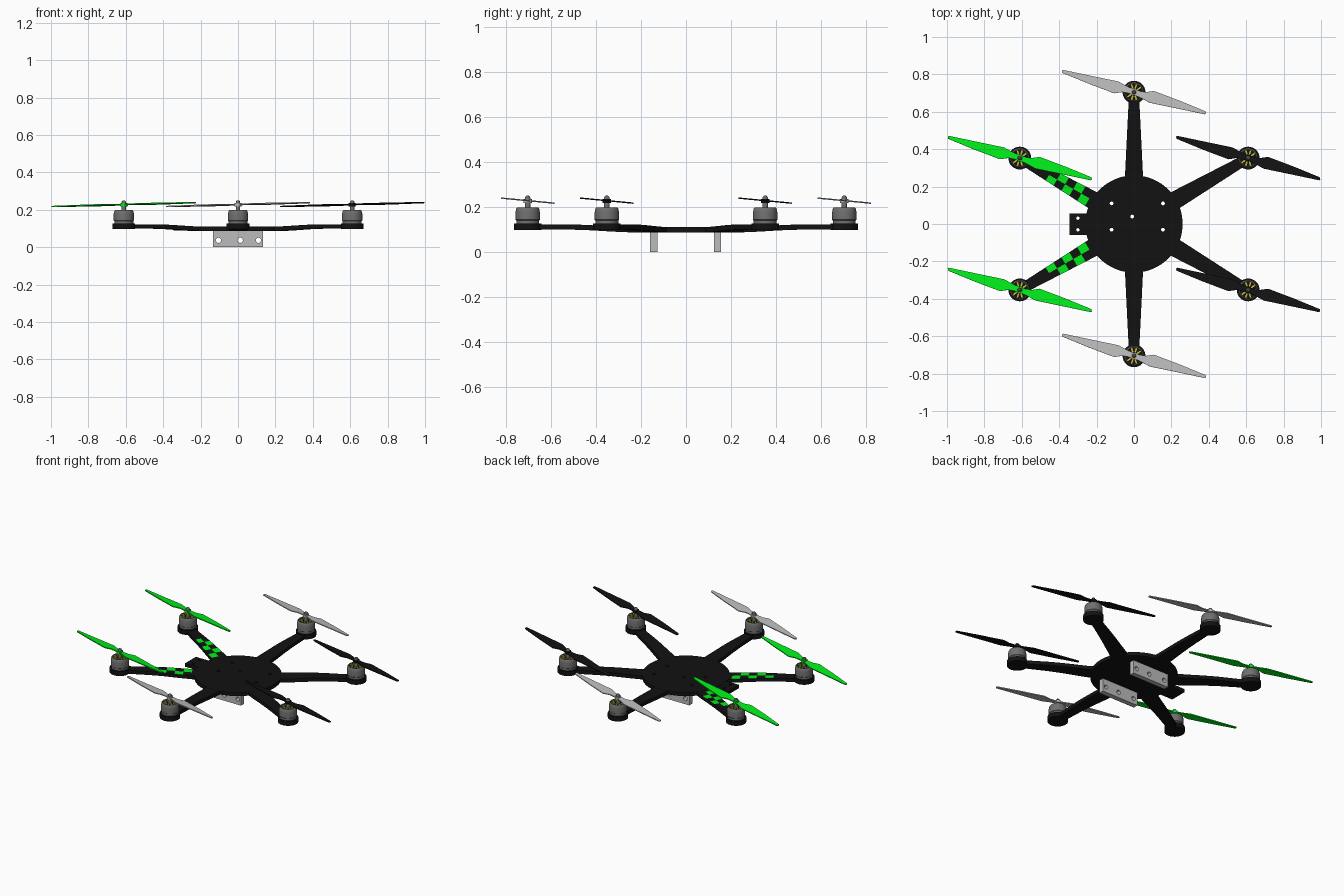
import bpy, bmesh, math
from mathutils import Matrix, Vector

if "Cube" in bpy.data.objects:
    bpy.data.objects.remove(bpy.data.objects["Cube"])


def mat(name, r, g, b):
    m = bpy.data.materials.new(name)
    m.diffuse_color = (r, g, b, 1)
    m.use_nodes = True
    m.node_tree.nodes["Principled BSDF"].inputs["Base Color"].default_value = m.diffuse_color
    return m


BLACK = mat("black", 0.006, 0.006, 0.006)
GREEN = mat("green", 0.0, 0.85, 0.01)
YELLOW = mat("yellow", 0.65, 0.55, 0.03)
DARK = mat("dark_grey", 0.16, 0.16, 0.16)
SILVER = mat("silver", 0.5, 0.5, 0.5)


def finish(name, bm, mats, smooth=True):
    bmesh.ops.recalc_face_normals(bm, faces=bm.faces)
    me = bpy.data.meshes.new(name)
    bm.to_mesh(me)
    bm.free()
    ob = bpy.data.objects.new(name, me)
    bpy.context.collection.objects.link(ob)
    for m in mats:
        me.materials.append(m)
    if smooth:
        bpy.ops.object.select_all(action='DESELECT')
        ob.select_set(True)
        bpy.context.view_layer.objects.active = ob
        bpy.ops.object.shade_smooth_by_angle(angle=math.radians(30))
    return ob


def lathe(name, prof, x, y, material, n=32):
    """Revolve an (r, z) profile, capped at both ends."""
    bm = bmesh.new()
    rings = [[bm.verts.new((x + r * math.cos(2 * math.pi * i / n),
                            y + r * math.sin(2 * math.pi * i / n), z))
              for i in range(n)] for r, z in prof]
    for a, b in zip(rings, rings[1:]):
        for i in range(n):
            j = (i + 1) % n
            bm.faces.new((a[i], a[j], b[j], b[i]))
    bm.faces.new(rings[0])
    bm.faces.new(rings[-1])
    return finish(name, bm, [material])


def add_box(bm, lo, hi, m=Matrix()):
    lo, hi = Vector(lo), Vector(hi)
    s = Matrix.Diagonal((*(hi - lo), 1))
    bmesh.ops.create_cube(bm, size=1, matrix=m @ Matrix.Translation((lo + hi) / 2) @ s)


def box(name, lo, hi, material):
    bm = bmesh.new()
    add_box(bm, lo, hi)
    return finish(name, bm, [material], False)


def drill(ob, points, r, depth, rot=Matrix()):
    """Cut round holes through an object."""
    bm = bmesh.new()
    for p in points:
        bmesh.ops.create_cone(bm, cap_ends=True, segments=20, radius1=r, radius2=r,
                              depth=depth, matrix=Matrix.Translation(p) @ rot)
    cutter = finish(ob.name + "_cutter", bm, [], False)
    mod = ob.modifiers.new("holes", 'BOOLEAN')
    mod.object, mod.solver = cutter, 'EXACT'
    bpy.context.view_layer.objects.active = ob
    bpy.ops.object.modifier_apply(modifier=mod.name)
    bpy.data.objects.remove(cutter)


# Central body disc and rear tab
hub = lathe("body_disc", [(0.26, 0.087), (0.26, 0.111)], 0, 0, BLACK, 64)
drill(hub, [(x, y, 0.1) for x in (-0.12, 0.155) for y in (0.11, -0.03)]
      + [(-0.01, 0.04, 0.1)], 0.01, 0.1)
tab = box("body_tab", (-0.345, -0.058, 0.089), (-0.22, 0.056, 0.11), BLACK)
drill(tab, [(-0.3, 0.031, 0.1), (-0.3, -0.031, 0.1)], 0.009, 0.1)

# Landing plates with three holes each
for name, y0, y1 in (("front_landing_plate", -0.16, -0.127), ("back_landing_plate", 0.124, 0.156)):
    plate = box(name, (-0.133, y0, 0), (0.134, y1, 0.09), SILVER)
    drill(plate, [(x, (y0 + y1) / 2, 0.037) for x in (-0.104, 0.012, 0.11)],
          0.014, 0.1, Matrix.Rotation(math.pi / 2, 4, 'X'))

# Tapered, gently rising arm; green chequers are top faces
STATIONS = [0.2, 0.275, 0.325, 0.375, 0.425, 0.475, 0.525, 0.705]
HEIGHTS = [0.099, 0.0995, 0.102, 0.105, 0.108, 0.110, 0.111, 0.111]


def arm(name, ang, side):
    bm = bmesh.new()
    rot = Matrix.Rotation(ang, 4, 'Z')
    rows = []
    for r, z in zip(STATIONS, HEIGHTS):
        w = 0.051 - 0.049 * (r - 0.2)
        rows.append([bm.verts.new(rot @ Vector((r, v, z + h))) for v, h in
                     ((-w, 0.011), (0, 0.011), (w, 0.011), (w, -0.012), (-w, -0.012))])
    for i, (a, b) in enumerate(zip(rows, rows[1:])):
        for k in range(5):
            j = (k + 1) % 5
            f = bm.faces.new((a[k], a[j], b[j], b[k]))
            if side and 1 <= i <= 5 and k < 2:
                outer = (k == 1) == (side > 0)
                f.material_index = int(outer == (i % 2 == 1))
    bm.faces.new(rows[0])
    bm.faces.new(rows[-1])
    finish(name, bm, [BLACK, GREEN], False)


# Two-bladed propeller, thin and slightly tilted about x
HALF = [(0.03, -0.017), (0.045, -0.019), (0.096, -0.03), (0.25, -0.016), (0.398, -0.003),
        (0.402, 0.004), (0.396, 0.013), (0.25, 0.027), (0.1, 0.037), (0.06, 0.018), (0.03, 0.014)]


def propeller(name, x, y, material):
    bm = bmesh.new()
    outline = HALF + [(-u, -v) for u, v in HALF]
    f = bm.faces.new([bm.verts.new((u, v, -0.003)) for u, v in outline])
    ext = bmesh.ops.extrude_face_region(bm, geom=[f])
    bmesh.ops.translate(bm, vec=(0, 0, 0.006),
                        verts=[e for e in ext["geom"] if isinstance(e, bmesh.types.BMVert)])
    m = (Matrix.Translation((x, y, 0.228)) @ Matrix.Rotation(-0.095, 4, 'X')
         @ Matrix.Rotation(math.radians(-17), 4, 'Z'))
    bm.transform(m)
    finish(name, bm, [material], False)
    lathe(name + "_boss", [(0.019, 0.218), (0.019, 0.235)], x, y, material, 20)


# Six rotor units: arm, mount, motor, windings, shaft nut, propeller
SPOTS = [("front_right", -30), ("back_right", 30), ("back", 90),
         ("back_left", 150), ("front_left", 210), ("front", 270)]
for name, deg in SPOTS:
    ang = math.radians(deg)
    x, y = 0.705 * math.cos(ang), 0.705 * math.sin(ang)
    left, right = x < -0.1, x > 0.1
    arm(name + "_arm", ang, (1 if y > 0 else -1) if left else 0)
    lathe(name + "_motor_mount", [(0.061, 0.097), (0.061, 0.127)], x, y, BLACK)
    lathe(name + "_motor", [(0.051, 0.125), (0.051, 0.14), (0.054, 0.143), (0.054, 0.178),
                            (0.051, 0.192), (0.047, 0.198), (0.045, 0.198), (0.045, 0.187)],
          x, y, DARK)
    lathe(name + "_stator", [(0.0445, 0.186), (0.0445, 0.19)], x, y, BLACK)
    bm = bmesh.new()
    for i in range(10):
        m = Matrix.Translation((x, y, 0)) @ Matrix.Rotation(2 * math.pi * i / 10, 4, 'Z')
        add_box(bm, (0.02, -0.004, 0.188), (0.043, 0.004, 0.195), m)
    finish(name + "_windings", bm, [YELLOW], False)
    lathe(name + "_shaft", [(0.012, 0.188), (0.012, 0.24), (0.01, 0.246), (0.005, 0.25)],
          x, y, DARK, 16)
    propeller(name + "_propeller", x, y, GREEN if left else BLACK if right else SILVER)
